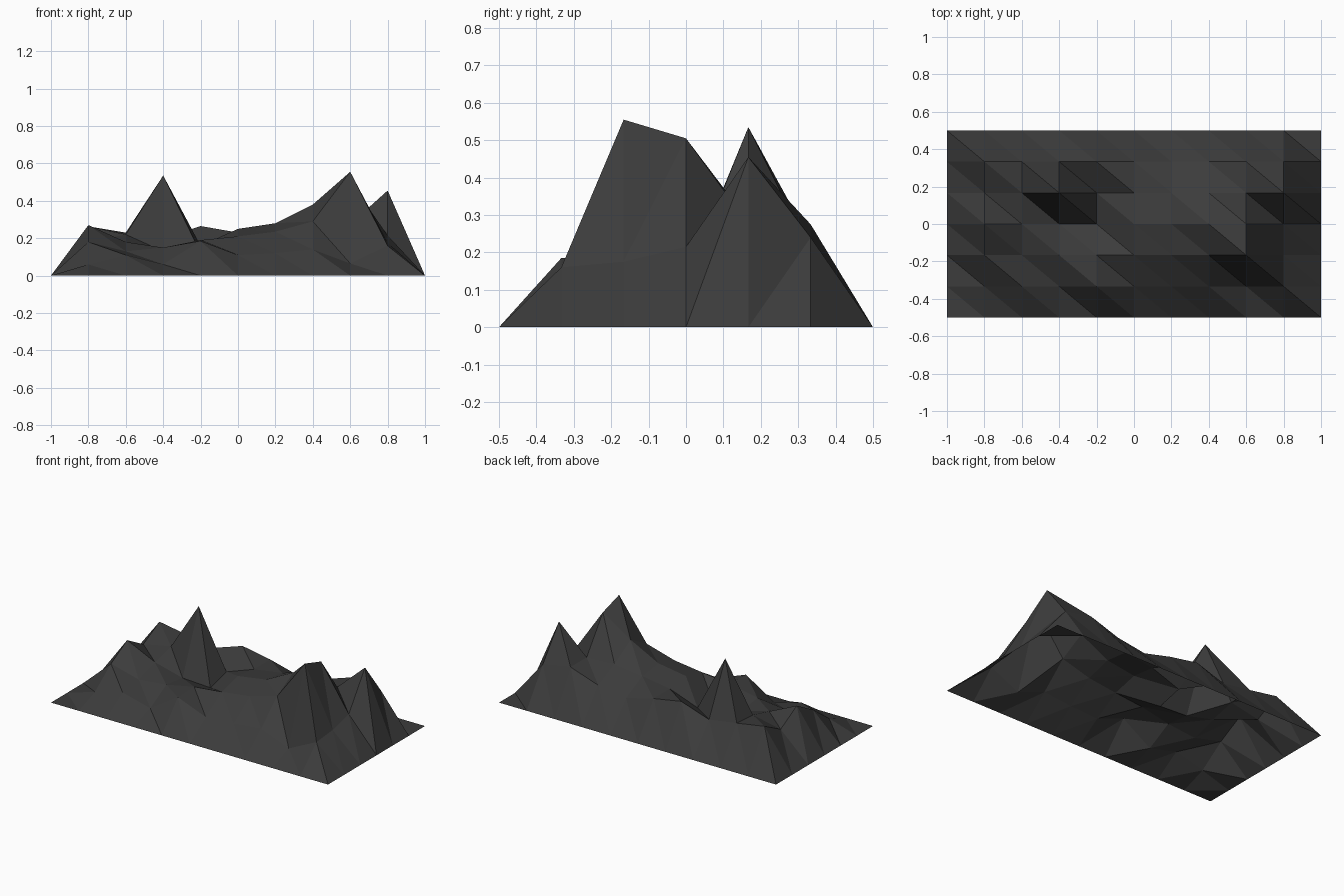
import bpy, bmesh

if "Cube" in bpy.data.objects:
    bpy.data.objects.remove(bpy.data.objects["Cube"])

# Interior peak heights, one row per y from front to back (rim stays at 0)
ROWS = [
    [.06, .11, .06, .185, .11, .12, .14, .065, .16],
    [.18, .13, .15, .19, .21, .235, .29, .555, .175],
    [.27, .18, .13, .12, .25, .28, .38, .505, .215],
    [.18, .22, .535, .16, .23, .26, .285, .275, .455],
    [.263, .23, .20, .265, .23, .18, .21, .275, .24],
]
NX, NY = 10, 6
LINE_HALF_WIDTH = 0.004


def material(name, color):
    mat = bpy.data.materials.new(name)
    mat.diffuse_color = color
    mat.use_nodes = True
    mat.node_tree.nodes["Principled BSDF"].inputs["Base Color"].default_value = mat.diffuse_color
    return mat


def height(i, j):
    inside = 0 < i < NX and 0 < j < NY
    return ROWS[j - 1][i - 1] if inside else 0.0


# Triangulated mountain grid
bm = bmesh.new()
grid = [[bm.verts.new((-1 + 2 * i / NX, -0.5 + j / NY, height(i, j)))
         for i in range(NX + 1)] for j in range(NY + 1)]
for j in range(NY):
    for i in range(NX):
        a, b = grid[j][i], grid[j][i + 1]
        c, d = grid[j + 1][i + 1], grid[j + 1][i]
        bm.faces.new((a, b, d))
        bm.faces.new((b, c, d))

# Thin blue strips along the inner edges, the outer rim stays dark
rims = bmesh.ops.inset_individual(bm, faces=bm.faces[:], thickness=LINE_HALF_WIDTH,
                                  use_even_offset=True)["faces"]
for face in rims:
    if not any(e.is_boundary for e in face.edges):
        face.material_index = 1

mesh = bpy.data.meshes.new("mountain_surface")
bm.to_mesh(mesh)
bm.free()
mesh.materials.append(material("dark_rock", (0.045, 0.045, 0.045, 1)))
mesh.materials.append(material("line_blue", (0.005, 0.1, 0.36, 1)))
obj = bpy.data.objects.new("mountain_surface", mesh)
bpy.context.collection.objects.link(obj)
